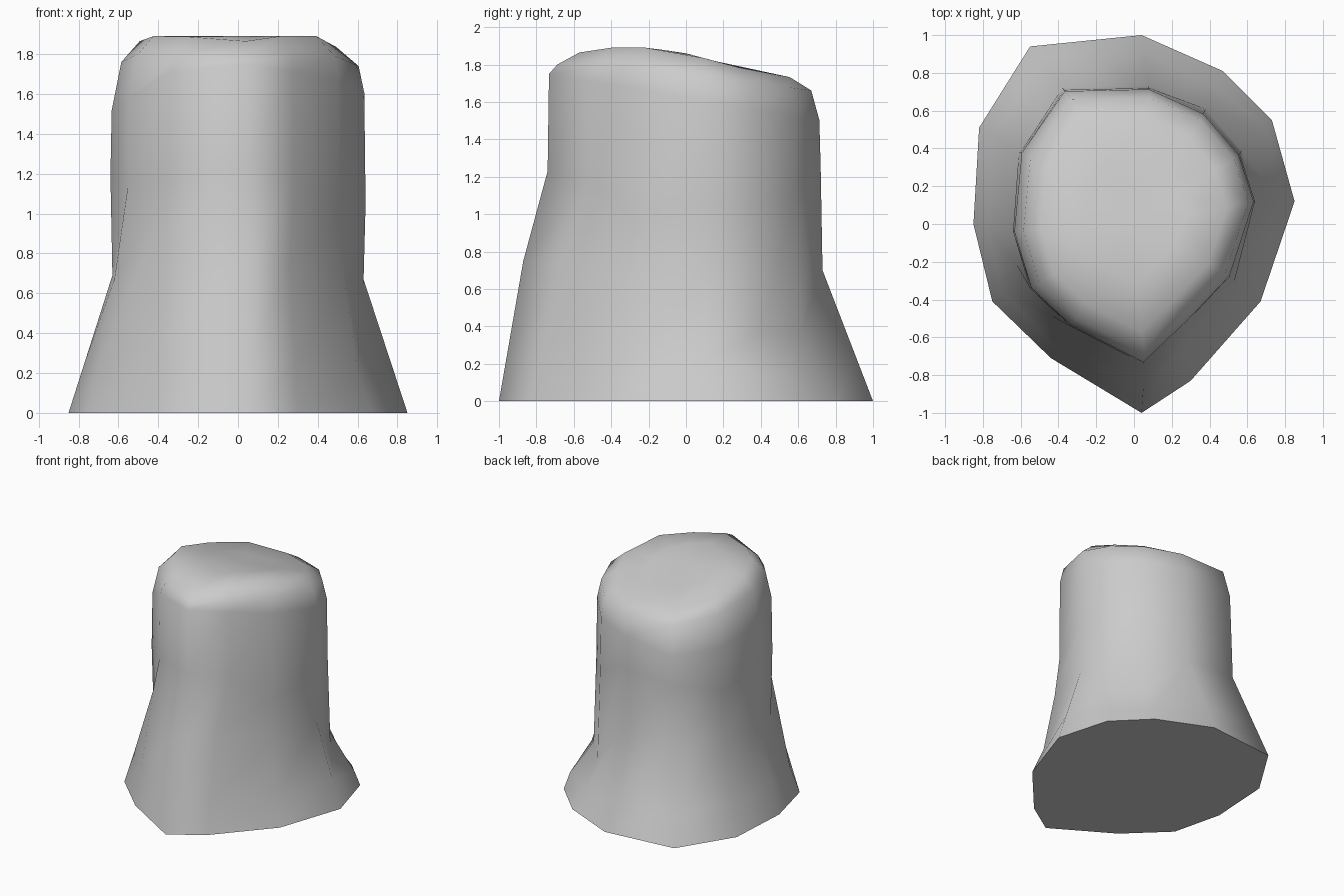
import bpy, bmesh

if "Cube" in bpy.data.objects:
    bpy.data.objects.remove(bpy.data.objects["Cube"])

# Cross-sections, counter-clockwise from the front point
base = [(.04, -1), (.30, -.83), (.67, -.41), (.85, .12), (.73, .55), (.47, .81),
        (.04, 1), (-.55, .94), (-.82, .51), (-.85, 0), (-.75, -.41), (-.44, -.71)]
flare = [(.05, -.87, .75), (.26, -.66, .75), (.53, -.31, .68), (.63, .12, .67),
         (.57, .39, .37), (.38, .61, .37), (.08, .73, .70), (-.38, .72, .72),
         (-.61, .38, .66), (-.63, -.04, .69), (-.62, -.22, .67), (-.43, -.49, .87)]
trunk = [(.05, -.74), (.28, -.52), (.51, -.28), (.64, .12), (.56, .37), (.37, .59),
         (.08, .72), (-.37, .71), (-.60, .38), (-.64, -.04), (-.55, -.34), (-.34, -.54)]
trunk_z = [1.23, 1.18, .98, 1.05, 1.05, 1.1, 1.25, 1.2, 1.1, 1.19, 1.15, 1.17]

# Height of the sloping cut top along y
TOP = [(-.8, 1.83), (-.6, 1.86), (-.4, 1.89), (-.2, 1.89), (0, 1.86), (.3, 1.78), (.57, 1.73), (.8, 1.66)]


def top_z(x, y):
    for (y0, z0), (y1, z1) in zip(TOP, TOP[1:]):
        if y <= y1:
            return z0 + (z1 - z0) * (y - y0) / (y1 - y0)
    return TOP[-1][1]


def wall_end(x, y):
    # the rounded rim starts lower on the left and back
    return 1.625 - .17 * y + (.18 * min(x, 0) if y > -.4 else 0)


def rim(x, y):
    return min(1.755 - .14 * y, 1.80)


def scaled(s, height, dx=0):
    return [(x * s + dx, y * s, height(x * s, y * s)) for x, y in trunk]


# Foot of the flare is hollow between the root ridges
foot = [((2 * a + c) / 3, (2 * b + d) / 3, e / 3) for (a, b), (c, d, e) in zip(base, flare)]
foot[2] = (.60, -.36, .20)
foot[4] = (.70, .51, .13)
foot[5] = (.43, .73, .12)

rings = [[(x, y, 0) for x, y in base],
         foot,
         flare,
         [(x, y, z) for (x, y), z in zip(trunk, trunk_z)],
         scaled(.99, wall_end),
         scaled(.93, rim, .01),
         scaled(.77, top_z),
         scaled(.42, top_z)]

# Stump: loft the rings, close bottom and top
bm = bmesh.new()
loops = [[bm.verts.new(p) for p in ring] for ring in rings]
n = len(base)
for lo, hi in zip(loops, loops[1:]):
    for i in range(n):
        j = (i + 1) % n
        bm.faces.new((lo[i], lo[j], hi[j], hi[i]))
bm.faces.new(loops[0][::-1])
centre = bm.verts.new((0, 0, top_z(0, 0)))
for i in range(n):
    bm.faces.new((loops[-1][i], loops[-1][(i + 1) % n], centre))
bmesh.ops.recalc_face_normals(bm, faces=bm.faces)
mesh = bpy.data.meshes.new("stump")
bm.to_mesh(mesh)
bm.free()
stump = bpy.data.objects.new("stump", mesh)
bpy.context.collection.objects.link(stump)
bpy.context.view_layer.objects.active = stump
stump.select_set(True)
bpy.ops.object.shade_smooth_by_angle(angle=1.3)
# keep the flat underside crisp
for p in mesh.polygons:
    if len(p.vertices) == n:
        p.use_smooth = False
